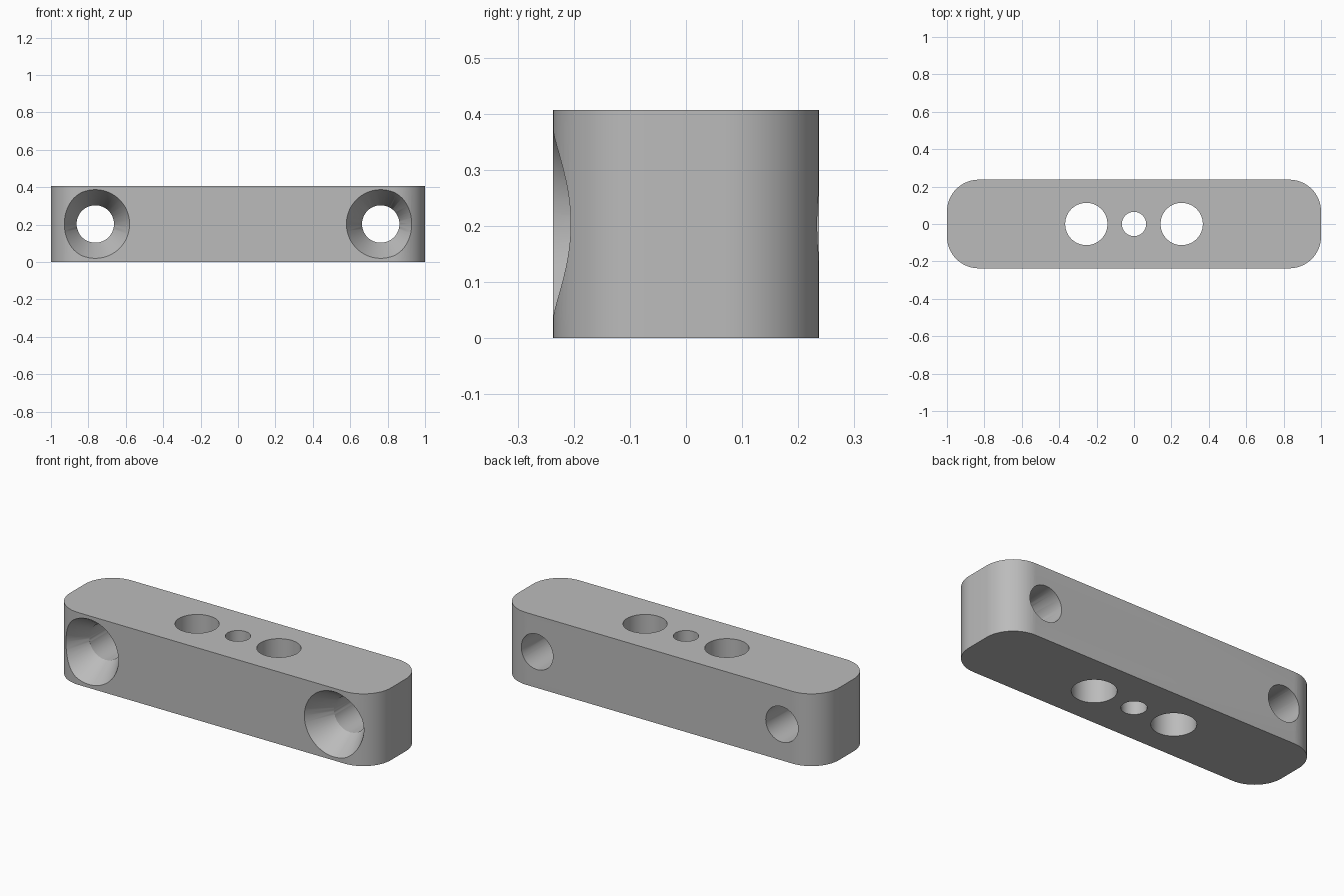
import bpy
import bmesh
from math import radians, pi
from mathutils import Matrix

LENGTH, DEPTH, HEIGHT = 2.0, 0.474, 0.407
CORNER = 0.17
MID = HEIGHT / 2
FRONT = -DEPTH / 2

cube = bpy.data.objects.get("Cube")
if cube:
    bpy.data.objects.remove(cube, do_unlink=True)

grey = bpy.data.materials.new("plain grey")
grey.use_nodes = True
grey.diffuse_color = (0.5, 0.5, 0.5, 1)
grey.node_tree.nodes["Principled BSDF"].inputs["Base Color"].default_value = (0.5, 0.5, 0.5, 1)


def make_object(name, bm):
    mesh = bpy.data.meshes.new(name)
    bm.to_mesh(mesh)
    bm.free()
    mesh.materials.append(grey)
    obj = bpy.data.objects.new(name, mesh)
    bpy.context.collection.objects.link(obj)
    return obj


def drill(target, centre, r_start, r_end, depth, along_y=False):
    """Subtract a round or tapered hole centred on a point."""
    bm = bmesh.new()
    turn = Matrix.Rotation(-pi / 2, 4, "X") if along_y else Matrix()
    bmesh.ops.create_cone(bm, cap_ends=True, segments=64, radius1=r_start,
                          radius2=r_end, depth=depth,
                          matrix=Matrix.Translation(centre) @ turn)
    cutter = make_object("hole_cutter", bm)
    cutter.hide_render = True
    mod = target.modifiers.new("hole", "BOOLEAN")
    mod.operation = "DIFFERENCE"
    mod.solver = "EXACT"
    mod.object = cutter
    bpy.ops.object.modifier_apply(modifier=mod.name)
    bpy.data.objects.remove(cutter, do_unlink=True)


# Block with rounded upright corners
bm = bmesh.new()
bmesh.ops.create_cube(bm, size=1, matrix=Matrix.Translation((0, 0, MID))
                      @ Matrix.Diagonal((LENGTH, DEPTH, HEIGHT, 1)))
uprights = [e for e in bm.edges
            if abs(e.verts[0].co.z - e.verts[1].co.z) > HEIGHT / 2]
bmesh.ops.bevel(bm, geom=uprights, offset=CORNER, segments=16,
                profile=0.5, affect="EDGES")
block = make_object("mounting_block", bm)
bpy.context.view_layer.objects.active = block
block.select_set(True)

# Upright holes: two large, one small in the middle
for x, radius in ((-0.255, 0.113), (0, 0.065), (0.255, 0.113)):
    drill(block, (x, 0, MID), radius, radius, 1)

# Countersunk screw holes from front to back
SLOPE, SINK, LEAD = 0.577, 0.145, 0.05
for x in (-0.763, 0.763):
    drill(block, (x, 0, MID), 0.1, 0.1, 1, True)
    drill(block, (x, FRONT + (SINK - LEAD) / 2, MID),
          0.1 + (SINK + LEAD) * SLOPE, 0.1, SINK + LEAD, True)

bpy.ops.object.shade_smooth_by_angle(angle=radians(30))
